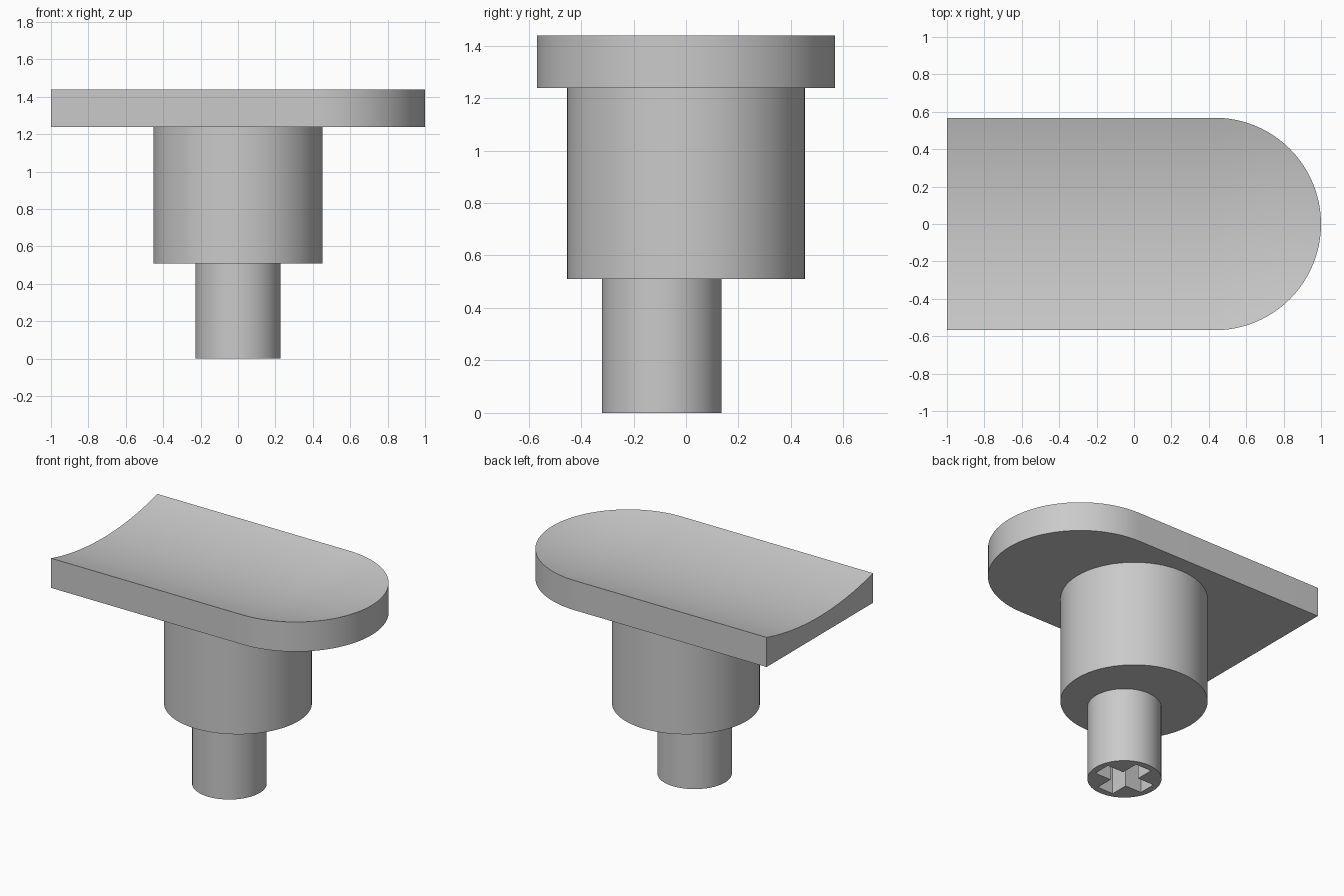
import bpy, bmesh
from math import sin, cos, pi, sqrt, radians

cube = bpy.data.objects.get("Cube")
if cube:
    bpy.data.objects.remove(cube)

# Plain grey plastic
grey = bpy.data.materials.new("grey_plastic")
grey.use_nodes = True
colour = (0.59, 0.59, 0.59, 1)
grey.diffuse_color = colour
grey.node_tree.nodes["Principled BSDF"].inputs["Base Color"].default_value = colour


def shade(obj):
    """Smooth the round walls and keep the edges sharp."""
    bpy.ops.object.select_all(action='DESELECT')
    obj.select_set(True)
    bpy.context.view_layer.objects.active = obj
    bpy.ops.object.shade_smooth_by_angle(angle=radians(30))


def finish(bm, name):
    """Turn a bmesh into a linked object."""
    bmesh.ops.recalc_face_normals(bm, faces=bm.faces)
    mesh = bpy.data.meshes.new(name)
    bm.to_mesh(mesh)
    bm.free()
    mesh.materials.append(grey)
    obj = bpy.data.objects.new(name, mesh)
    bpy.context.collection.objects.link(obj)
    return obj


def prism(name, outline, z0, z1):
    """Extrude a closed outline from z0 to z1."""
    bm = bmesh.new()
    low, high = ([bm.verts.new((x, y, z)) for x, y in outline] for z in (z0, z1))
    bm.faces.new(low)
    bm.faces.new(high)
    for i in range(len(low)):
        bm.faces.new((low[i - 1], low[i], high[i], high[i - 1]))
    return finish(bm, name)


def circle(radius, cy=0, sides=64):
    return [(radius * cos(2 * pi * i / sides), cy + radius * sin(2 * pi * i / sides))
            for i in range(sides)]


# Top plate: straight on one side, round on the other, with a scooped top
HALF, BEND, RIM, BASE, SCOOP = 0.568, 0.432, 1.438, 1.238, 2.2


def u_path(bm, r, z):
    """Open U outline at distance r from the plate's centre line."""
    arc = [(BEND + r * cos(a), r * sin(a))
           for a in (pi * (i / 48 - 0.5) for i in range(49))]
    return [bm.verts.new((x, y, z)) for x, y in [(-1, -r)] + arc + [(-1, r)]]


def scoop_height(r):
    return RIM + sqrt(SCOOP**2 - HALF**2) - sqrt(SCOOP**2 - r**2)


bm = bmesh.new()
steps = 16
rows = [u_path(bm, HALF * k / steps, scoop_height(HALF * k / steps))
        for k in range(steps + 1)]
rows.append(u_path(bm, HALF, BASE))
for inner, outer in zip(rows, rows[1:]):
    for i in range(len(inner) - 1):
        bm.faces.new((inner[i], outer[i], outer[i + 1], inner[i + 1]))
bm.faces.new(rows[-1])
bmesh.ops.remove_doubles(bm, verts=bm.verts, dist=0.0001)
bmesh.ops.holes_fill(bm, edges=[e for e in bm.edges if e.is_boundary], sides=0)
shade(finish(bm, "top_plate"))

# Wide hub under the plate
shade(prism("hub", circle(0.453), 0.51, BASE))

# Narrow stem, set a little forward, with a cross-shaped socket
STEM_Y, ARM, SLOT = -0.092, 0.183, 0.06
stem = prism("stem", circle(0.228, STEM_Y), 0, 0.51)
quarter = [(ARM, -SLOT), (ARM, SLOT), (SLOT, SLOT)]
cross = []
for turn in range(4):
    for x, y in quarter:
        for _ in range(turn):
            x, y = -y, x
        cross.append((x, y + STEM_Y))
cutter = prism("socket_cutter", cross, -0.1, 0.35)
cutter.hide_render = True
cut = stem.modifiers.new("socket", 'BOOLEAN')
cut.operation = 'DIFFERENCE'
cut.solver = 'EXACT'
cut.object = cutter
bpy.context.view_layer.objects.active = stem
bpy.ops.object.modifier_apply(modifier=cut.name)
bpy.data.objects.remove(cutter)
shade(stem)
